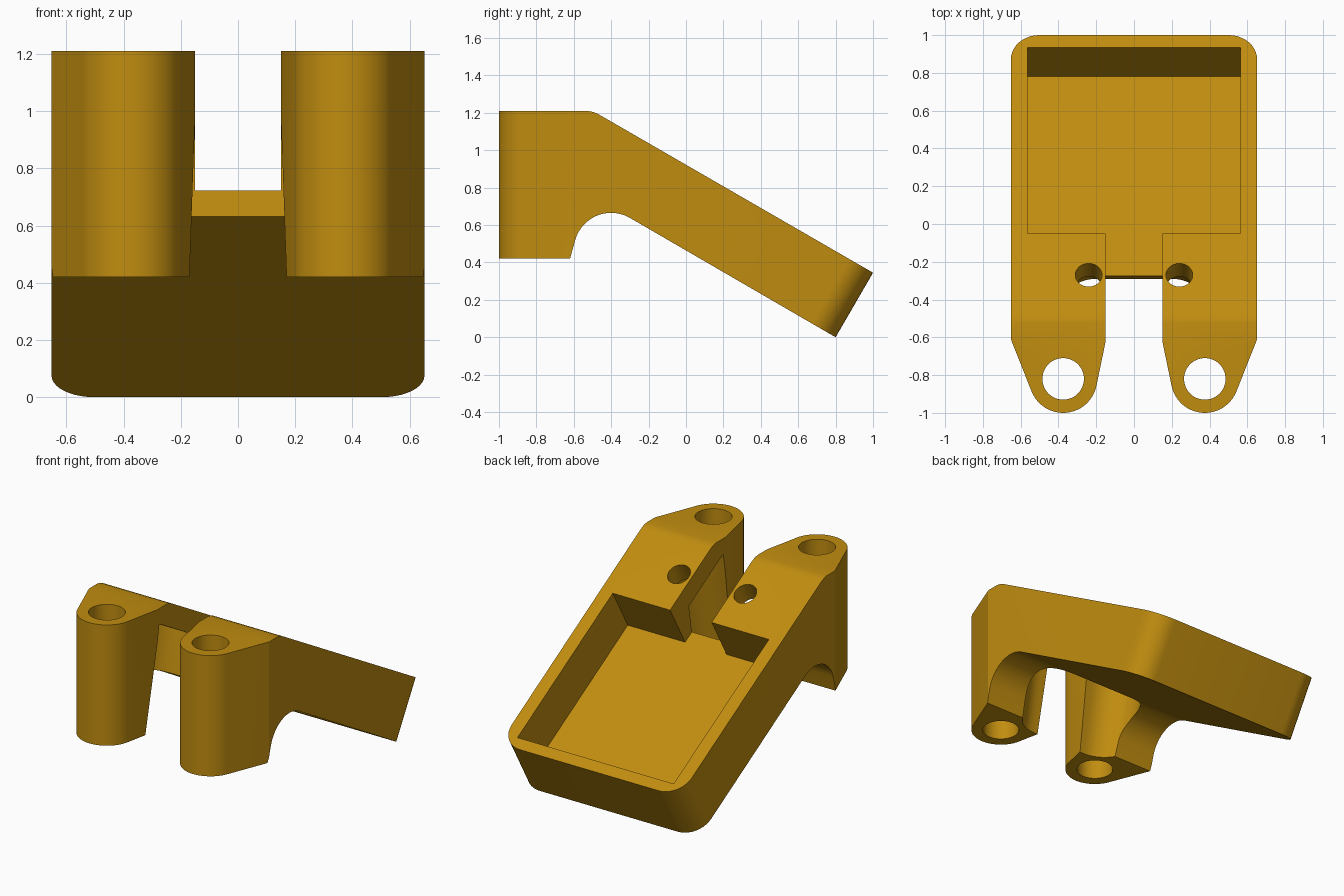
import bpy, bmesh, math
from mathutils import Vector

if "Cube" in bpy.data.objects:
    bpy.data.objects.remove(bpy.data.objects["Cube"])

A = math.radians(30)                       # slope of the tray
C, S = math.cos(A), math.sin(A)


def prism(name, pts, vec):
    """Extrude a closed 3D outline along a vector."""
    bm = bmesh.new()
    f = bm.faces.new([bm.verts.new(p) for p in pts])
    r = bmesh.ops.extrude_face_region(bm, geom=[f])
    for v in r['geom']:
        if isinstance(v, bmesh.types.BMVert):
            v.co += Vector(vec)
    bmesh.ops.recalc_face_normals(bm, faces=bm.faces)
    me = bpy.data.meshes.new(name)
    bm.to_mesh(me)
    bm.free()
    ob = bpy.data.objects.new(name, me)
    bpy.context.collection.objects.link(ob)
    return ob


def side_prism(name, yz, half):
    return prism(name, [(-half, y, z) for y, z in yz], (2 * half, 0, 0))


def slope(s, d):
    """Point (y, z): s up the slope from the low end, d below its top."""
    return (1 - s * C - d * S, 0.345 + s * S - d * C)


def arc(cx, cy, r, a0, a1, n):
    return [(cx + r * math.cos(math.radians(a0 + (a1 - a0) * i / n)),
             cy + r * math.sin(math.radians(a0 + (a1 - a0) * i / n))) for i in range(n + 1)]


def cut(ob, tool, op='DIFFERENCE'):
    m = ob.modifiers.new('cut', 'BOOLEAN')
    m.operation, m.object, m.solver = op, tool, 'EXACT'
    bpy.context.view_layer.objects.active = ob
    bpy.ops.object.modifier_apply(modifier=m.name)
    bpy.data.objects.remove(tool, do_unlink=True)


# Bracket body: side profile with the arch behind the posts
profile = [(-1.05, 0.42), (-0.62, 0.42)] + arc(-0.4, 0.465, 0.2, 163, 60, 20)
profile += [(0.8, 0), (1, 0.345), (-0.455, 1.185), (-0.475, 1.196), (-0.498, 1.205),
            (-0.525, 1.21), (-1.05, 1.21)]
body = side_prism('bracket', profile, 0.652)

# Rounded corners at the low end
bm = bmesh.new()
bm.from_mesh(body.data)
corners = [e for e in bm.edges if all(v.co.y > 0.7 for v in e.verts)
           and abs(e.verts[0].co.x - e.verts[1].co.x) < 0.01]
bmesh.ops.bevel(bm, geom=corners, offset=0.15, segments=10, profile=0.5, affect='EDGES')
bm.to_mesh(body.data)
bm.free()

# Plan outline of the two tapered, round-nosed posts and the gap between them
right = [(0.15, -0.4), (0.15, -0.62)] + arc(0.375, -0.82, 0.18, 192, 337, 24) \
    + [(0.65, -0.615), (0.73, -0.42), (0.73, 1.2)]
plan = right + [(-x, y) for x, y in reversed(right)]
cut(body, prism('plan', [(x, y, -0.5) for x, y in plan], (0, 0, 2.5)), 'INTERSECT')

# Tray pocket and the slot that leads out of it
cut(body, side_prism('pocket', [slope(0.075, -0.2), slope(0.075, 0.31),
                                slope(1.212, 0.31), slope(1.212, -0.2)], 0.565))
cut(body, side_prism('slot', [slope(1.1, -0.4), slope(1.1, 0.31),
                              slope(1.95, 0.31), slope(1.95, -0.4)], 0.15))

# Leaning round-ended cavity under the roof between the posts
half = arc(0.2, -0.47, 0.195, -90, 90, 24)
oval = half + [(-x, y) for x, y in reversed(half)]
cavity = prism('cavity', [(x, y, 0) for x, y in oval], (0, 0, 1))
LEAN, TAN = 0.17, math.tan(A)
for v in cavity.data.vertices:
    y0 = v.co.y - 0.72 * LEAN               # plan position at z = 0
    z = 0.1 if v.co.z < 0.5 else (0.185 + (1 - y0) * TAN) / (1 + LEAN * TAN)
    v.co.y, v.co.z = y0 + LEAN * z, z
cut(body, cavity)

# Upright pin holes and tilted screw holes
for sx in (-1, 1):
    ring = arc(sx * 0.375, -0.82, 0.11, 0, 360 - 7.5, 47)
    cut(body, prism('pin_hole', [(x, y, 0) for x, y in ring], (0, 0, 2)))
    y, z = slope(1.27 / C, -0.2)
    ring = arc(0, 0, 0.071, 0, 360 - 11.25, 31)
    cut(body, prism('screw_hole', [(sx * 0.24 + a, y + b * C, z - b * S) for a, b in ring],
                    (0, -0.42 * S, -0.42 * C)))

# Colour and shading
mat = bpy.data.materials.new('golden_ochre')
mat.diffuse_color = (0.53, 0.265, 0.005, 1)
mat.use_nodes = True
mat.node_tree.nodes["Principled BSDF"].inputs["Base Color"].default_value = mat.diffuse_color
body.data.materials.clear()
body.data.materials.append(mat)
for p in body.data.polygons:
    p.material_index = 0
bpy.ops.object.select_all(action='DESELECT')
body.select_set(True)
bpy.context.view_layer.objects.active = body
bpy.ops.object.shade_smooth_by_angle(angle=math.radians(20))
